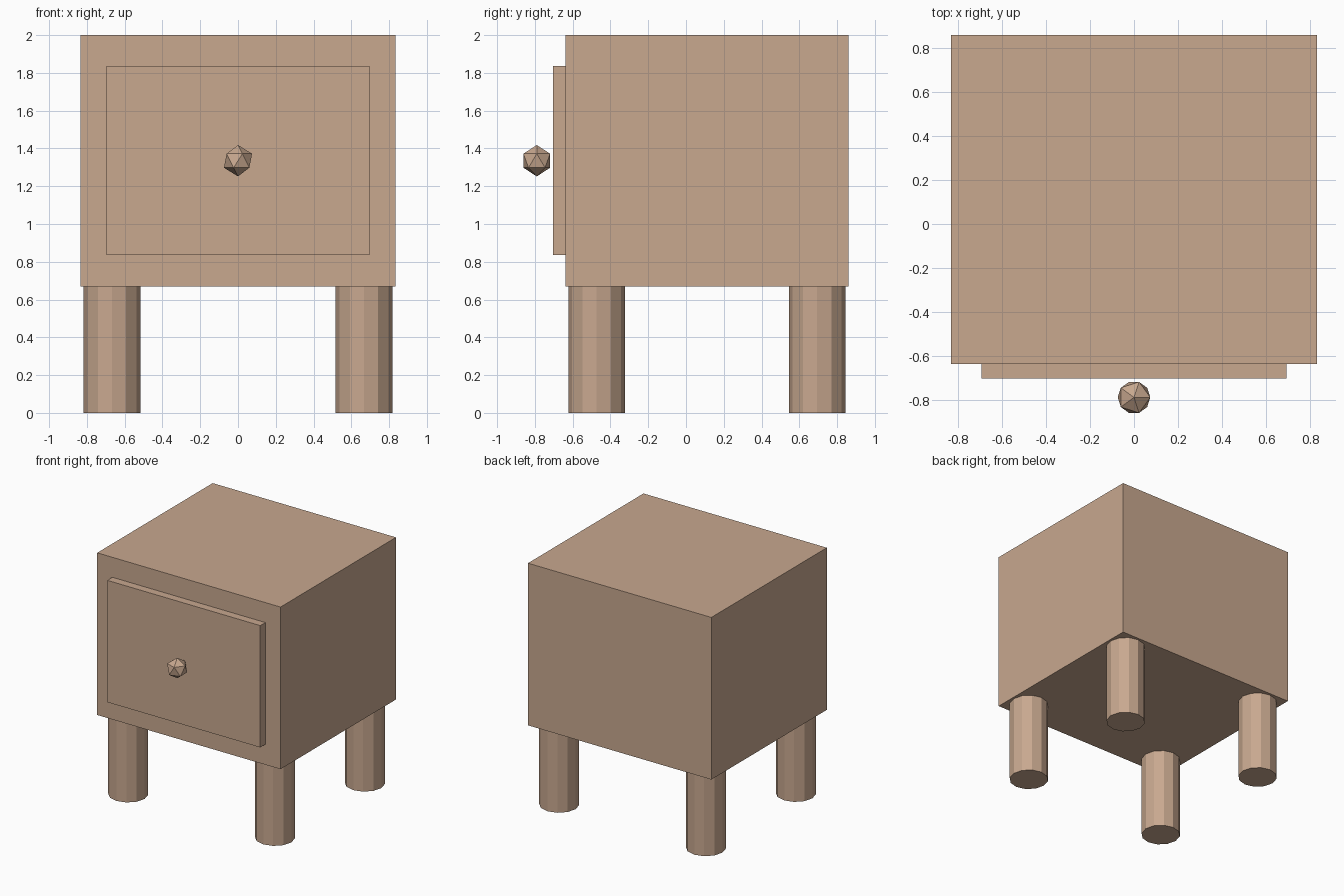
import bpy

if "Cube" in bpy.data.objects:
    bpy.data.objects.remove(bpy.data.objects["Cube"])

wood = bpy.data.materials.new("light brown wood")
wood.diffuse_color = (0.578, 0.392, 0.275, 1.0)
wood.use_nodes = True
wood.node_tree.nodes["Principled BSDF"].inputs["Base Color"].default_value = wood.diffuse_color


def finish(name):
    obj = bpy.context.object
    obj.name = name
    obj.data.materials.append(wood)
    return obj


def box(name, x, y, z):
    """Box from (min, max) pairs on each axis."""
    centre = [(a + b) / 2 for a, b in (x, y, z)]
    bpy.ops.mesh.primitive_cube_add(size=1, location=centre)
    obj = finish(name)
    for v in obj.data.vertices:
        for i, (a, b) in enumerate((x, y, z)):
            v.co[i] *= b - a
    return obj


# Cabinet body
box("cabinet_body", (-0.833, 0.833), (-0.638, 0.861), (0.668, 2.0))

# Raised drawer front
box("drawer_front", (-0.695, 0.695), (-0.704, -0.638), (0.835, 1.836))

# Faceted knob, floating just in front of the drawer
bpy.ops.mesh.primitive_ico_sphere_add(subdivisions=1, radius=0.083,
                                      location=(0, -0.79, 1.335))
finish("drawer_knob")

# Four twelve-sided legs
for side, x in (("left", -0.667), ("right", 0.667)):
    for end, y in (("front", -0.473), ("back", 0.694)):
        bpy.ops.mesh.primitive_cylinder_add(vertices=12, radius=0.15, depth=0.668,
                                            location=(x, y, 0.334))
        finish(f"{end}_{side}_leg")
